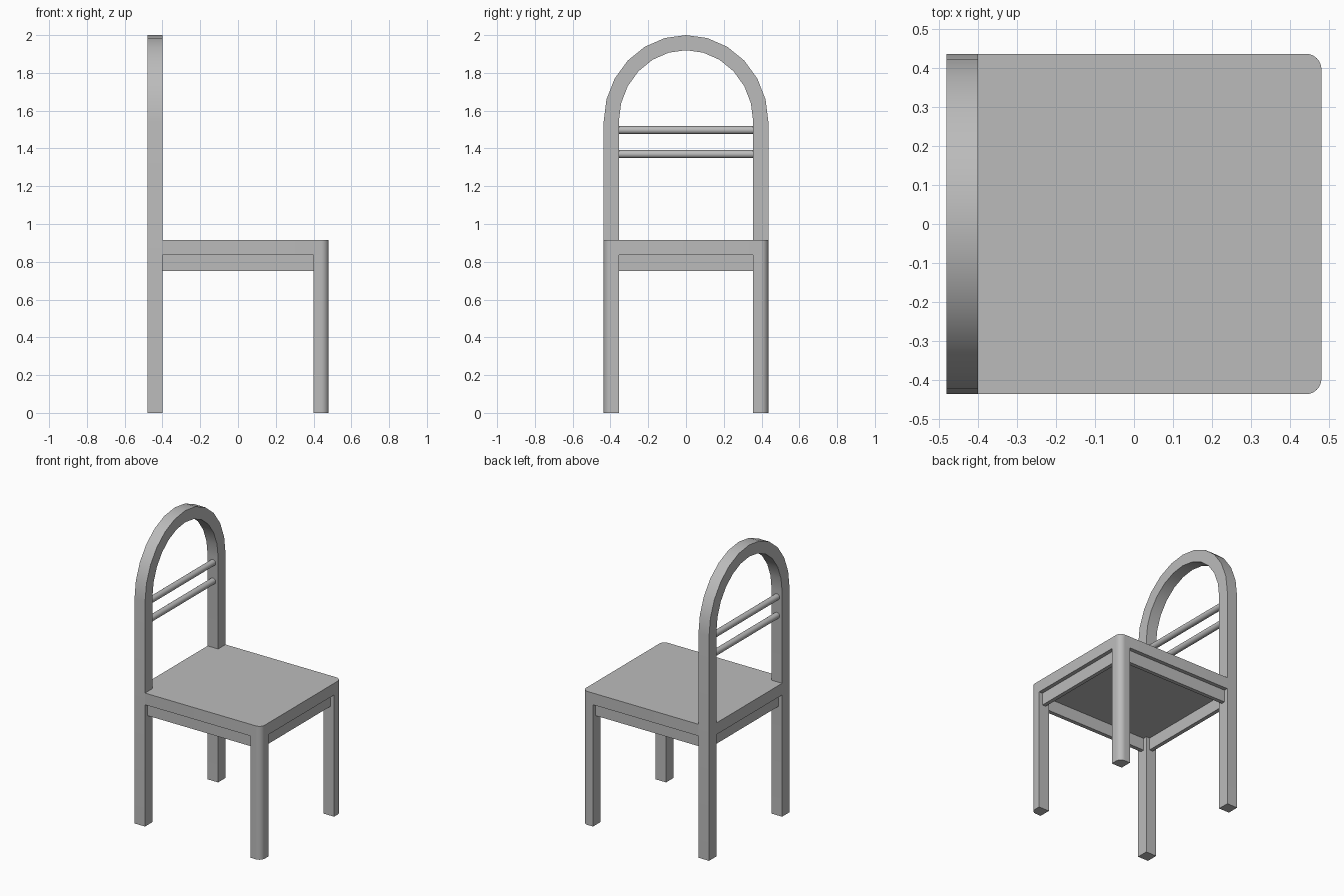
import bpy
import bmesh
from math import cos, sin, pi, radians
from mathutils import Matrix

default = bpy.data.objects.get("Cube")
if default:
    bpy.data.objects.remove(default, do_unlink=True)

# Main dimensions
HX, HY = 0.48, 0.436            # half depth and half width
LEG = 0.08                      # leg section
SEAT_LOW, SEAT_TOP = 0.835, 0.915
APRON_LOW = 0.75
ARCH_Z, TOP = 1.54, 2.0         # arch spring line and crown
RADIUS = 0.04                   # rounded front corners
INSET, THICK = 0.027, 0.027     # apron recess and thickness
IX, IY = HX - LEG, HY - LEG

grey = bpy.data.materials.new("plain grey")
grey.use_nodes = True
colour = (0.5, 0.5, 0.5, 1)
grey.diffuse_color = colour
grey.node_tree.nodes["Principled BSDF"].inputs["Base Color"].default_value = colour


def finish(name, bm, smooth=True):
    bmesh.ops.recalc_face_normals(bm, faces=bm.faces)
    mesh = bpy.data.meshes.new(name)
    bm.to_mesh(mesh)
    bm.free()
    mesh.materials.append(grey)
    obj = bpy.data.objects.new(name, mesh)
    bpy.context.collection.objects.link(obj)
    if smooth:
        bpy.ops.object.select_all(action="DESELECT")
        obj.select_set(True)
        bpy.context.view_layer.objects.active = obj
        bpy.ops.object.shade_smooth_by_angle(angle=radians(30))
    return obj


def prism(name, points, offset):
    """Extrude a closed 3D outline along an offset."""
    bm = bmesh.new()
    face = bm.faces.new([bm.verts.new(p) for p in points])
    out = bmesh.ops.extrude_face_region(bm, geom=[face])
    moved = [v for v in out["geom"] if isinstance(v, bmesh.types.BMVert)]
    bmesh.ops.translate(bm, verts=moved, vec=offset)
    return finish(name, bm)


def box(name, x0, x1, y0, y1, z0, z1):
    corners = [(x0, y0, z0), (x1, y0, z0), (x1, y1, z0), (x0, y1, z0)]
    return prism(name, corners, (0, 0, z1 - z0))


def front_corner(side, z):
    """Rounded front corner, running from the side edge to the front edge."""
    steps = 8
    return [(HX - RADIUS + RADIUS * sin(i * pi / 2 / steps),
             side * (HY - RADIUS + RADIUS * cos(i * pi / 2 / steps)), z)
            for i in range(steps + 1)]


# Back frame: two rear legs joined by an elliptical arch
def arch(half_width, height):
    steps = 12
    curve = [(-HX, half_width * cos(i * pi / steps), ARCH_Z + height * sin(i * pi / steps))
             for i in range(steps + 1)]
    return [(-HX, half_width, 0)] + curve + [(-HX, -half_width, 0)]


outer, inner = arch(HY, TOP - ARCH_Z), arch(IY, TOP - LEG - ARCH_Z)
bm = bmesh.new()
rings = [[bm.verts.new(p) for p in path] for path in (outer, inner)]
for i in range(len(outer) - 1):
    bm.faces.new((rings[0][i], rings[0][i + 1], rings[1][i + 1], rings[1][i]))
out = bmesh.ops.extrude_face_region(bm, geom=bm.faces[:])
moved = [v for v in out["geom"] if isinstance(v, bmesh.types.BMVert)]
bmesh.ops.translate(bm, verts=moved, vec=(LEG, 0, 0))
finish("back_frame", bm)

# Seat, notched around the rear legs
z = SEAT_LOW
outline = [(-HX, IY, z), (-IX, IY, z), (-IX, HY, z)] + front_corner(1, z)
outline += front_corner(-1, z)[::-1]
outline += [(-IX, -HY, z), (-IX, -IY, z), (-HX, -IY, z)]
prism("seat", outline, (0, 0, SEAT_TOP - SEAT_LOW))

for side, label in ((1, "left"), (-1, "right")):
    # Front legs with the outer corner rounded
    section = [(IX, side * IY, 0), (IX, side * HY, 0)] + front_corner(side, 0)
    section.append((HX, side * IY, 0))
    prism("front_leg_" + label, section, (0, 0, SEAT_LOW))
    # Side aprons
    y0, y1 = sorted((side * (HY - INSET), side * (HY - INSET - THICK)))
    box("side_apron_" + label, -IX, IX, y0, y1, APRON_LOW, SEAT_LOW)

# Front and rear aprons
for side, label in ((1, "front"), (-1, "rear")):
    x0, x1 = sorted((side * (HX - INSET), side * (HX - INSET - THICK)))
    box(label + "_apron", x0, x1, -IY, IY, APRON_LOW, SEAT_LOW)

# Round back rails
for z, label in ((1.37, "lower"), (1.497, "upper")):
    bm = bmesh.new()
    bmesh.ops.create_cone(bm, cap_ends=True, segments=24, radius1=0.021, radius2=0.021,
                          depth=2 * IY,
                          matrix=Matrix.Translation((-HX + LEG / 2, 0, z))
                          @ Matrix.Rotation(pi / 2, 4, "X"))
    finish(label + "_back_rail", bm)
